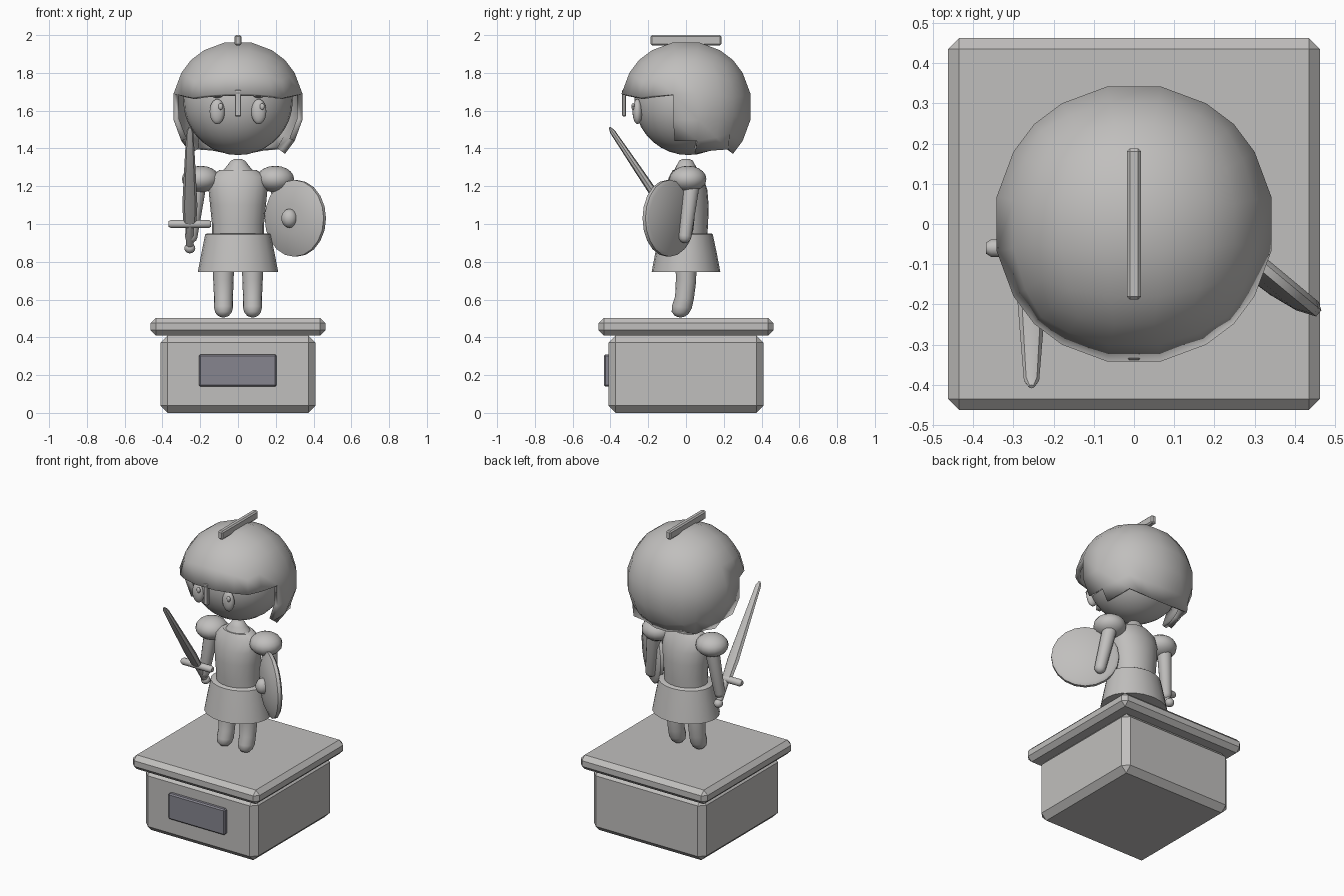
import bpy, bmesh, math
from mathutils import Vector, Matrix

if "Cube" in bpy.data.objects:
    bpy.data.objects.remove(bpy.data.objects["Cube"])


def material(name, rgb):
    m = bpy.data.materials.new(name)
    m.diffuse_color = (*rgb, 1)
    m.use_nodes = True
    m.node_tree.nodes["Principled BSDF"].inputs["Base Color"].default_value = m.diffuse_color
    return m


STONE = material("warm grey stone", (0.53, 0.52, 0.51))
PLAQUE = material("dark plaque grey", (0.24, 0.235, 0.275))


def finish(name, bm, mat=STONE, smooth=True):
    bmesh.ops.recalc_face_normals(bm, faces=bm.faces)
    me = bpy.data.meshes.new(name)
    bm.to_mesh(me)
    bm.free()
    me.materials.append(mat)
    ob = bpy.data.objects.new(name, me)
    bpy.context.collection.objects.link(ob)
    if smooth:
        bpy.context.view_layer.objects.active = ob
        ob.select_set(True)
        bpy.ops.object.shade_smooth_by_angle(angle=math.radians(40))
        ob.select_set(False)
    return ob


def box(name, lo, hi, bevel, mat=STONE):
    bm = bmesh.new()
    lo, hi = Vector(lo), Vector(hi)
    bmesh.ops.create_cube(bm, size=1, matrix=Matrix.Translation((lo + hi) / 2) @ Matrix.Diagonal((*(hi - lo), 1)))
    bmesh.ops.bevel(bm, geom=bm.edges[:], offset=bevel, segments=1, affect='EDGES')
    return finish(name, bm, mat, False)


def ball(name, c, r, seg=20, rings=12):
    bm = bmesh.new()
    bmesh.ops.create_uvsphere(bm, u_segments=seg, v_segments=rings, radius=1,
                              matrix=Matrix.Translation(c) @ Matrix.Diagonal((*r, 1)))
    return finish(name, bm)


def loft(name, sections, sides=20):
    """Skin oval rings (centre, rx, ry) facing along the line from first to last."""
    bm = bmesh.new()
    axis = Vector(sections[-1][0]) - Vector(sections[0][0])
    w = axis.normalized()
    u = Vector((1, 0, 0)) if abs(w.x) < 0.9 else Vector((0, 1, 0))
    u = (u - w * u.dot(w)).normalized()
    v = w.cross(u)
    rings = []
    for c, rx, ry in sections:
        rings.append([bm.verts.new(Vector(c) + u * rx * math.cos(a) + v * ry * math.sin(a))
                      for a in (2 * math.pi * i / sides for i in range(sides))])
    for a, b in zip(rings, rings[1:]):
        for i in range(sides):
            j = (i + 1) % sides
            bm.faces.new((a[i], a[j], b[j], b[i]))
    bm.faces.new(rings[0])
    bm.faces.new(rings[-1])
    return finish(name, bm)


def upright(name, rows):
    return loft(name, [((0, 0, z), rx, ry) for z, rx, ry in rows])


def limb(name, a, b, ra, rb):
    """Tapered tube with a rounded far end."""
    a, b = Vector(a), Vector(b)
    d = (b - a).normalized()
    rows = [(a, ra, ra), (b - d * rb, rb, rb)]
    for t in (30, 60, 85):
        k = rb * math.cos(math.radians(t))
        rows.append((b - d * rb * (1 - math.sin(math.radians(t))), k, k))
    return loft(name, rows, 14)


# Pedestal
box("pedestal_body", (-0.41, -0.41, 0), (0.41, 0.41, 0.41), 0.038)
box("pedestal_top", (-0.463, -0.463, 0.41), (0.463, 0.463, 0.503), 0.028)
box("plaque", (-0.207, -0.435, 0.14), (0.205, -0.40, 0.31), 0.008, PLAQUE)

# Legs with feet turned forward
for s, side in ((-1, "right"), (1, "left")):
    x = 0.077 * s
    loft(side + "_leg", [((x, 0, 0.80), .056, .056), ((x, 0, 0.70), .054, .054),
                         ((x, -.008, 0.61), .05, .05), ((x, -.022, 0.56), .051, .053),
                         ((x, -.031, 0.53), .043, .045), ((x, -.034, 0.513), .027, .028),
                         ((x, -.035, 0.506), .008, .008)], 16)

# Skirt, torso, neck
upright("skirt", [(0.745, .213, .182), (0.85, .193, .162), (0.945, .174, .142), (0.95, .165, .135)])
upright("torso", [(0.93, .138, .112), (1.0, .138, .117), (1.10, .148, .12), (1.18, .156, .113),
                  (1.25, .15, .09), (1.285, .10, .07)])
upright("neck", [(1.26, .10, .075), (1.29, .073, .06), (1.315, .053, .047), (1.335, .038, .036),
                 (1.345, .018, .018)])

# Shoulder guards and arms
for s, side in ((-1, "right"), (1, "left")):
    ball(side + "_shoulder", (0.197 * s, 0.01, 1.238), (0.1, 0.098, 0.07), 16, 10)
limb("left_arm", (0.21, 0.03, 1.22), (0.265, -0.01, 0.90), 0.045, 0.035)
limb("right_arm", (-0.21, 0.03, 1.22), (-0.252, 0.0, 0.90), 0.045, 0.033)

# Sword leaning forward: guard, blade, grip, pommel
grip = Vector((-0.255, -0.06, 1.0))
d = (Vector((-0.255, -0.405, 1.512)) - grip).normalized()
loft("sword_blade", [(grip, .034, .02), (grip + d * .12, .04, .024), (grip + d * .35, .03, .02),
                     (grip + d * .59, .019, .014), (grip + d * .617, .007, .005)], 8)
loft("sword_guard", [((-0.368, -0.06, 1.0), .014, .014), ((-0.355, -0.06, 1.0), .022, .022),
                     ((-0.155, -0.06, 1.0), .022, .022), ((-0.142, -0.06, 1.0), .014, .014)], 12)
limb("sword_grip", grip, grip - d * .15, .02, .02)
ball("sword_pommel", grip - d * .155, (.029, .029, .027), 12, 8)

# Round shield turned inward, with a central boss
n = Vector((-0.64, -0.77, 0)).normalized()
c = Vector((0.31, -0.085, 1.03))
loft("shield", [(c - n * .012, .185, .185), (c, .203, .203), (c + n * .02, .203, .203),
                (c + n * .04, .155, .155), (c + n * .052, .08, .08), (c + n * .055, .01, .01)], 20)
ball("shield_boss", c + n * .06, (.043, .043, .05), 14, 10)

# Head and eyes
ball("head", (0, 0.012, 1.653), (0.29, 0.286, 0.288), 28, 18)
for x in (-0.11, 0.11):
    ball("eye", (x, -0.257, 1.595), (0.04, 0.026, 0.066), 16, 12)
    ball("eye_glint", (x + 0.018, -0.28, 1.622), (0.013, 0.009, 0.018), 10, 6)
    ball("brow", (x, -0.262, 1.685), (0.034, 0.02, 0.018), 12, 8)

# Helmet: a cube sphere with the face opening and underside removed
bm = bmesh.new()
bmesh.ops.create_cube(bm, size=2)
bmesh.ops.subdivide_edges(bm, edges=bm.edges[:], cuts=4, use_grid_fill=True)
gone = []
for f in bm.faces:
    m = f.calc_center_median()
    face_gap = m.y < -0.2 and m.z < 0.2
    low = m.z < -0.95 or (m.z < -0.6 and m.y < 0.2)
    if face_gap or low:
        gone.append(f)
bmesh.ops.delete(bm, geom=gone, context='FACES')
for v in bm.verts:
    tip = v.co.z < -0.9 and v.co.y > 0.9 and abs(v.co.x) > 0.9
    v.co = v.co.normalized() * (0.39 if tip else 0.355) + Vector((0, 0, 1.62))
helmet = finish("helmet", bm)
mod = helmet.modifiers.new("thickness", 'SOLIDIFY')
mod.thickness = 0.03
mod.offset = -1

# Helmet crest and nose guard
box("helmet_crest", (-0.018, -0.188, 1.945), (0.018, 0.188, 2.0), 0.008)
box("nose_guard", (-0.016, -0.338, 1.57), (0.016, -0.318, 1.71), 0.004)
